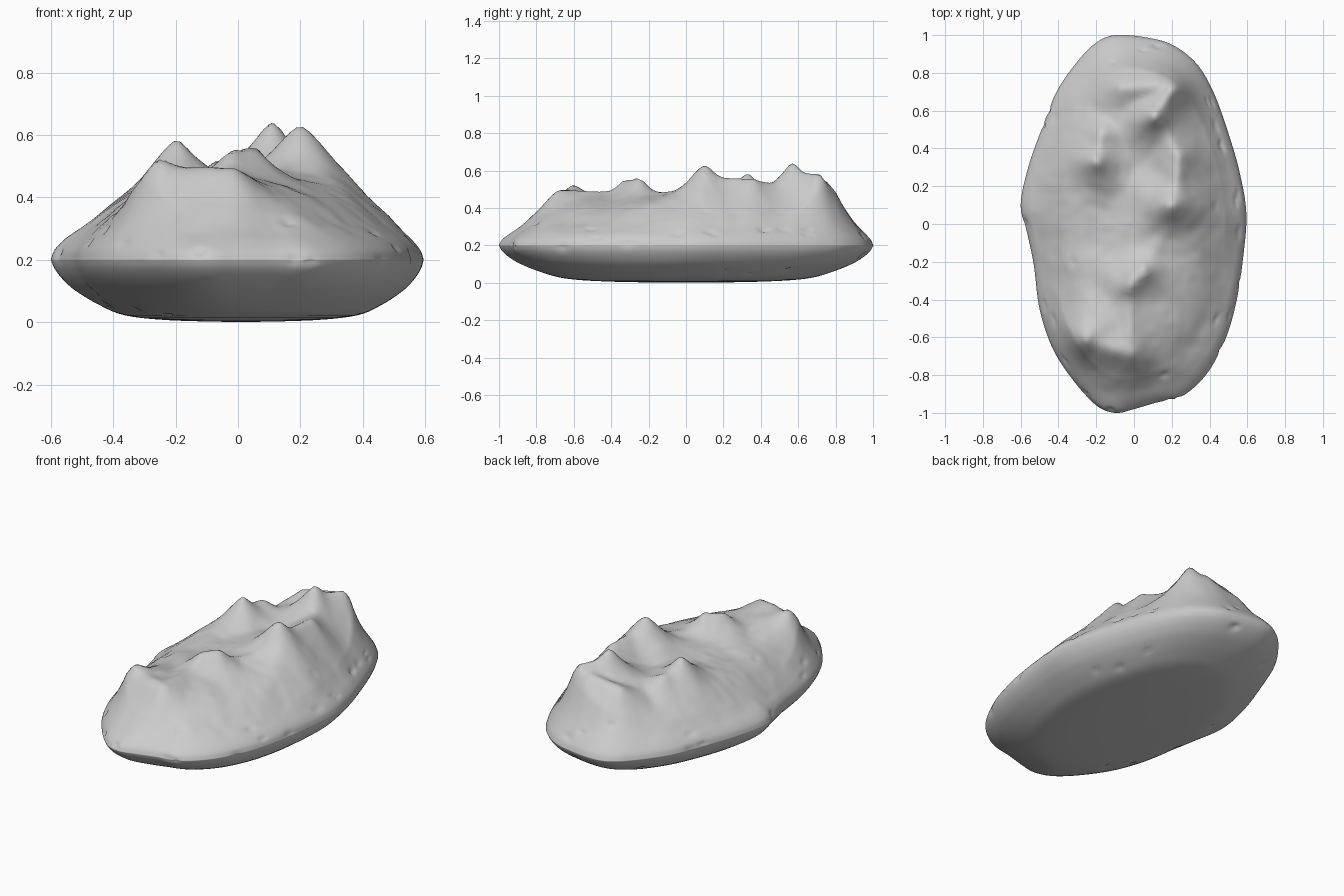
import bpy, bmesh, math, random
from mathutils import Vector, noise

if "Cube" in bpy.data.objects:
    bpy.data.objects.remove(bpy.data.objects["Cube"])

random.seed(4)

# Plan outline, clockwise from the back
OUT = [(-.1, 1), (.05, .99), (.2, .95), (.33, .85), (.42, .7), (.5, .48), (.56, .27),
       (.595, .05), (.575, -.2), (.54, -.42), (.48, -.62), (.38, -.8), (.25, -.915),
       (.12, -.945), (0, -.98), (-.1, -1), (-.2, -.96), (-.32, -.83), (-.43, -.66),
       (-.5, -.45), (-.53, -.22), (-.565, -.05), (-.6, .1), (-.56, .3), (-.49, .5),
       (-.41, .7), (-.3, .86), (-.2, .96)]
# Section profiles: (fraction of outline, height)
TOP = [(1, .2), (.985, .228), (.95, .255), (.9, .28), (.83, .312), (.67, .38), (.5, .42), (.25, .43), (0, .43)]
BOTTOM = [(1, .2), (.985, .172), (.95, .138), (.89, .1), (.78, .055), (.65, .022), (.4, .006), (0, 0)]
# Crests: start point, end point (x, y, z), falloff width
CRESTS = [((.11, .57, .63), (.11, .57, .63), .12),
          ((.13, .61, .58), (.2, .71, .57), .13),
          ((-.06, .73, .51), (.12, .74, .54), .14),
          ((-.04, .82, .42), (.18, .8, .45), .15),
          ((.2, .1, .62), (.2, .1, .62), .13),
          ((.22, .13, .56), (.24, .36, .54), .12),
          ((.24, .36, .53), (.14, .55, .52), .12),
          ((-.2, .33, .58), (-.2, .33, .58), .11),
          ((-.2, .36, .52), (-.18, .47, .51), .12),
          ((.05, -.25, .555), (-.02, -.32, .55), .09),
          ((.06, -.23, .49), (.19, .03, .48), .1),
          ((-.26, -.61, .515), (-.26, -.61, .515), .13),
          ((-.24, -.63, .47), (-.02, -.69, .48), .13),
          ((-.02, -.69, .47), (-.02, -.36, .475), .11)]
PER = 8


def spline(pts, i, t, closed):
    n = len(pts)
    p = [Vector(pts[k % n] if closed else pts[min(max(k, 0), n - 1)]) for k in range(i - 1, i + 3)]
    return .5 * (2 * p[1] + (p[2] - p[0]) * t + (2 * p[0] - 5 * p[1] + 4 * p[2] - p[3]) * t * t
                 + (3 * p[1] - p[0] - 3 * p[2] + p[3]) * t ** 3)


def sample(pts, per, closed):
    count = len(pts) if closed else len(pts) - 1
    return [spline(pts, i, k / per, closed) for i in range(count) for k in range(per)]


def base(s):
    for (a, za), (b, zb) in zip(TOP, TOP[1:]):
        if s >= b:
            return zb + (za - zb) * (s - b) / (a - b)
    return TOP[-1][1]


outline = sample(OUT, PER, True)
N = len(outline)
# Softened outline used away from the rim
soft = [sum((outline[(i + k) % N] for k in range(-12, 13)), Vector((0, 0))) / 25 for i in range(N)]


def fraction(x, y):
    d = Vector((x, y))
    if d.length < 1e-5:
        return 0
    u = d.normalized()
    o = max(soft, key=lambda q: q.dot(u) / q.length)
    return d.length / o.length


# Crest amplitudes relative to the smooth dome
crests = []
for a, b, w in CRESTS:
    crests.append((Vector(a[:2]), Vector(b[:2]), a[2] - base(fraction(*a[:2])),
                   b[2] - base(fraction(*b[:2])), w))


def relief(x, y):
    p, total = Vector((x, y)), 0
    for a, b, ha, hb, w in crests:
        ab = b - a
        t = min(1, max(0, (p - a).dot(ab) / ab.length_squared)) if ab.length > 0 else 0
        d = (p - a - ab * t).length / w
        # rounded-cone falloff
        g = math.exp(1.05 * (.25 - math.sqrt(d * d + .0625)))
        total += (max(0, ha + (hb - ha) * t) * g) ** 6
    return total ** (1 / 6)


bm = bmesh.new()


def ring(s, z, upper):
    verts = []
    for o, q in zip(outline, soft):
        x, y = o.lerp(q, min(1, (1 - s) / .3)) * s
        h = z
        if upper:
            fade = min(1, (1 - s) / .17)
            n = noise.noise(Vector((x * 7, y * 7, 2))) * .01 + noise.noise(Vector((x * 16, y * 16, 5))) * .004
            h += fade * (relief(x, y) + n)
        verts.append(bm.verts.new((x + .05 * max(0, .2 - h), y, h)))
    return verts


def bridge(r1, r2):
    for i in range(N):
        bm.faces.new((r1[i], r1[(i + 1) % N], r2[(i + 1) % N], r2[i]))


# Craggy upper shell and rounded underside share the rim
rim = ring(1, .2, False)
for prof, upper in ((TOP, True), (BOTTOM, False)):
    prev = rim
    for s, z in sample(prof, 8 if upper else 5, False)[1:]:
        cur = ring(s, z, upper)
        bridge(prev, cur)
        prev = cur
    bm.faces.new(prev)
bmesh.ops.recalc_face_normals(bm, faces=bm.faces)
bm.normal_update()

# Small scattered pits
pool = [v for v in bm.verts if .015 < v.co.z < .42]
pits = [(v.co.copy(), v.normal.copy(), random.uniform(.016, .028)) for v in random.sample(pool, 40)]
for v in bm.verts:
    for c, nrm, r in pits:
        d = (v.co - c).length
        if d < 2 * r:
            v.co -= nrm * .009 * math.exp(-(d / r) ** 2 * 1.5)

mesh = bpy.data.meshes.new("rock")
bm.to_mesh(mesh)
bm.free()
rock = bpy.data.objects.new("rock", mesh)
bpy.context.collection.objects.link(rock)
mesh.shade_smooth()
